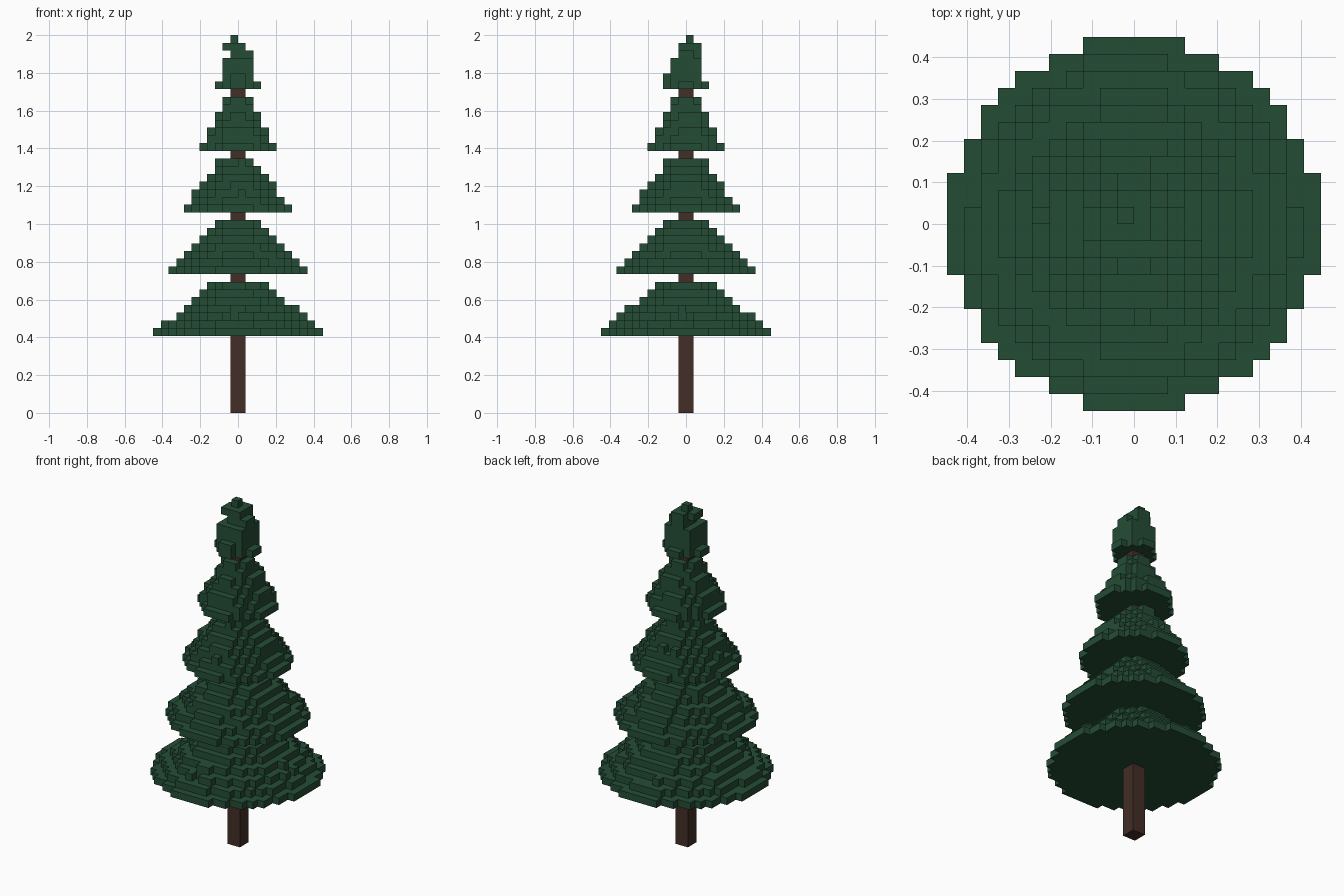
import bpy, bmesh, math, random
from mathutils import Vector

random.seed(7)
cube = bpy.data.objects.get("Cube")
if cube:
    bpy.data.objects.remove(cube, do_unlink=True)

V = 2 / 49            # voxel edge
LAYERS = 7            # voxel layers in each tier
PITCH = 8             # layers from one tier to the next
FIRST = 10            # lowest foliage layer
TIERS = ["bottom", "lower", "middle", "upper", "tip"]

# Tip layers, bottom to top: radius, x range, y range
TIP = [(2.9, -3, 3, -3, 3), (2.6, -2, 2, -3, 2), (2.3, -2, 2, -2, 2),
       (2.2, -2, 2, -2, 2), (1.6, -1, 2, -1, 2), (1.6, -2, 1, -1, 2),
       (1, -1, 0, 0, 1)]


def material(name, colour):
    m = bpy.data.materials.new(name)
    m.use_nodes = True
    m.diffuse_color = (*colour, 1)
    m.node_tree.nodes["Principled BSDF"].inputs["Base Color"].default_value = (*colour, 1)
    return m


def voxel_object(name, cells, mat):
    """Mesh only the exposed faces of a set of voxels."""
    bm = bmesh.new()
    for c in cells:
        centre = Vector(c) + Vector((0.5, 0.5, 0.5))
        for axis in range(3):
            for sign in (-1, 1):
                n = list(c)
                n[axis] += sign
                if tuple(n) in cells:
                    continue
                d, u, w = Vector(), Vector(), Vector()
                d[axis] = sign / 2
                u[(axis + 1) % 3] = sign / 2
                w[(axis + 2) % 3] = 0.5
                corners = (-u - w, u - w, u + w, w - u)
                bm.faces.new([bm.verts.new((centre + d + k) * V) for k in corners])
    bmesh.ops.remove_doubles(bm, verts=bm.verts, dist=V / 100)
    mesh = bpy.data.meshes.new(name)
    bm.to_mesh(mesh)
    bm.free()
    mesh.materials.append(mat)
    obj = bpy.data.objects.new(name, mesh)
    bpy.context.collection.objects.link(obj)


def disc(radius, z, jitter=0.0):
    """Voxels of a round layer with a slightly ragged rim."""
    n = math.ceil(radius) + 1
    return {(i, j, z) for i in range(-n, n) for j in range(-n, n)
            if math.hypot(i + 0.5, j + 0.5) < radius + random.uniform(-jitter, jitter)}


green = material("dark pine green", (0.0178, 0.0735, 0.0365))
brown = material("bark brown", (0.056, 0.027, 0.019))

# Foliage tiers
for t, label in enumerate(TIERS):
    base = 10.9 - 2 * t
    cells = set()
    for k in range(LAYERS):
        z = FIRST + t * PITCH + k
        if label == "tip":
            r, x0, x1, y0, y1 = TIP[k]
            cells |= {c for c in disc(r, z) if x0 <= c[0] < x1 and y0 <= c[1] < y1}
        else:
            radius = base * (1 - 0.64 * k / (LAYERS - 1))
            cells |= disc(radius, z, 0.2 if k else 0)
    voxel_object(label + "_foliage", cells, green)

# Trunk, two voxels square, up into the tip
top = FIRST + 4 * PITCH + 1
voxel_object("trunk", {(i, j, k) for i in (-1, 0) for j in (-1, 0) for k in range(top)}, brown)
